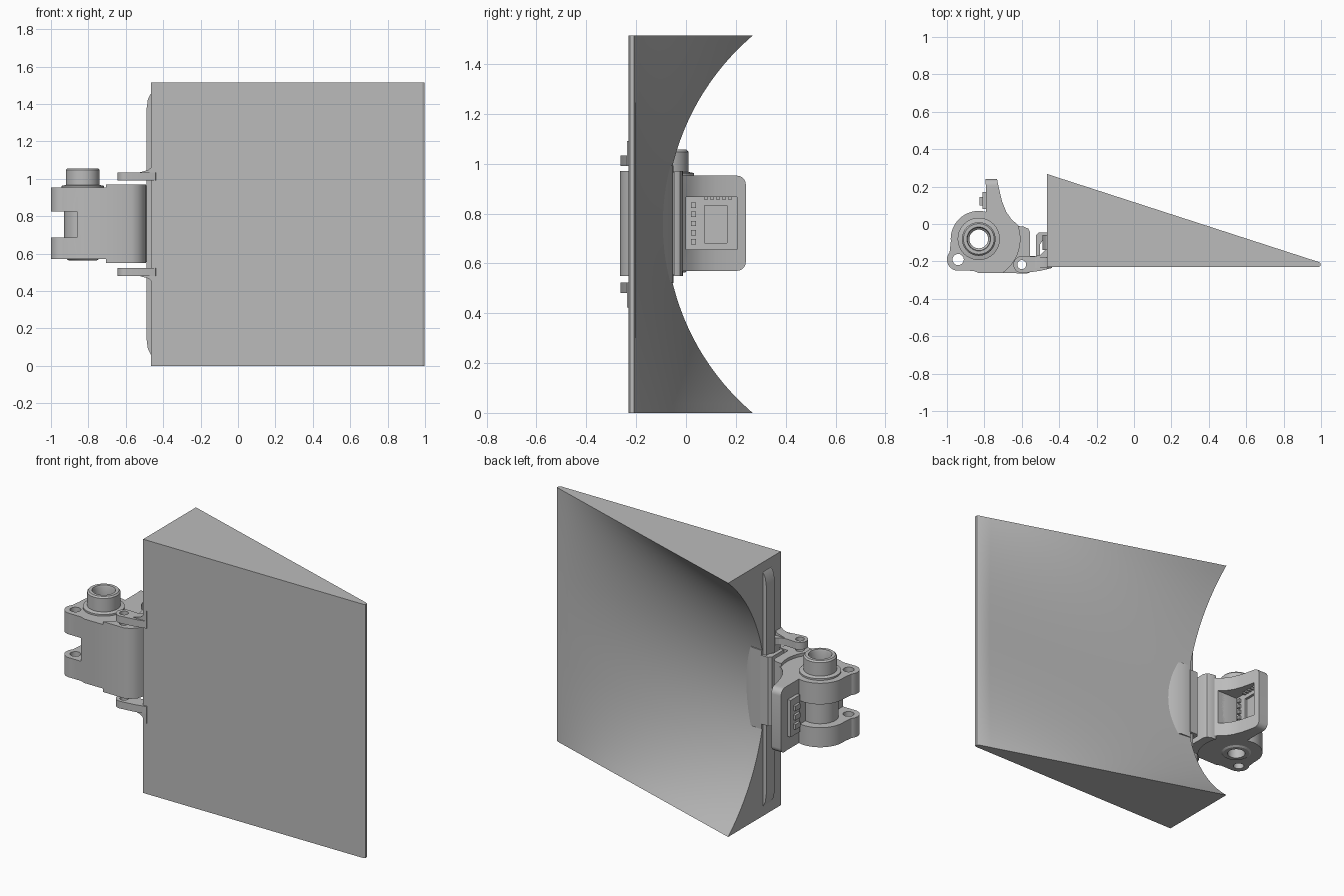
import bpy, bmesh
from math import sin, cos, radians, sqrt, tau

if "Cube" in bpy.data.objects:
    bpy.data.objects.remove(bpy.data.objects["Cube"], do_unlink=True)

grey = bpy.data.materials.new("plain grey")
grey.use_nodes = True
grey.diffuse_color = (0.5, 0.5, 0.5, 1)
grey.node_tree.nodes["Principled BSDF"].inputs["Base Color"].default_value = (0.5, 0.5, 0.5, 1)

MID = 0.757          # height of the symmetry plane
POST = (-0.83, -0.08)
PIN = (-0.6, -0.217)
EAR = (-0.94, -0.19)


def loft(name, loops, ring=False):
    """Skin equal-length closed loops; cap the ends, or join them into a ring."""
    bm = bmesh.new()
    rows = [[bm.verts.new(p) for p in loop] for loop in loops]
    n = len(rows[0])
    for a, b in zip(rows, rows[1:] + (rows[:1] if ring else [])):
        for i in range(n):
            j = (i + 1) % n
            bm.faces.new((a[i], a[j], b[j], b[i]))
    if not ring:
        bm.faces.new(rows[0][::-1])
        bm.faces.new(rows[-1])
    bmesh.ops.recalc_face_normals(bm, faces=bm.faces)
    mesh = bpy.data.meshes.new(name)
    bm.to_mesh(mesh)
    bm.free()
    mesh.materials.append(grey)
    ob = bpy.data.objects.new(name, mesh)
    bpy.context.collection.objects.link(ob)
    return ob


def prism(name, pts, lo, hi, axis="z"):
    put = {"z": lambda u, v, w: (u, v, w), "y": lambda u, v, w: (u, w, v)}[axis]
    return loft(name, [[put(u, v, w) for u, v in pts] for w in (lo, hi)])


def box(name, x, y, z):
    return prism(name, [(x[0], y[0]), (x[1], y[0]), (x[1], y[1]), (x[0], y[1])], *z)


def arc(centre, r, start, end, n=20):
    angles = [radians(start + (end - start) * i / n) for i in range(n + 1)]
    return [(centre[0] + r * cos(a), centre[1] + r * sin(a)) for a in angles]


def rod(name, centre, r, lo, hi):
    return prism(name, arc(centre, r, 0, 345, 23), lo, hi)


def activate(ob):
    bpy.ops.object.select_all(action="DESELECT")
    ob.select_set(True)
    bpy.context.view_layer.objects.active = ob


def cut(ob, *cutters):
    activate(ob)
    for c in cutters:
        c.hide_render = True
        mod = ob.modifiers.new("cut", "BOOLEAN")
        mod.operation, mod.solver, mod.object = "DIFFERENCE", "EXACT", c
        bpy.ops.object.modifier_apply(modifier=mod.name)
        bpy.data.objects.remove(c, do_unlink=True)


# Wedge block: a circular scoop at the thick end flattening to a straight thin edge
def wedge_section(x, t, trim=0.0):
    loop = [(x, -0.23 + trim, 1.514), (x, -0.23 + trim, 0)]
    for i in range(41):
        z = 1.514 * i / 40
        deep = 0.913 - sqrt(0.99 - (z - MID) ** 2)
        loop.append((x, deep + (-0.203 - deep) * t - trim, z))
    return loop


sections = [wedge_section(-0.465 + 1.452 * i / 20, i / 20) for i in range(21)]
loft("wedge_block", sections + [wedge_section(0.997, 1, 0.006)])

# Long rib along the thick end
rib = [(-0.45, 0.05), (-0.467, 0.06), (-0.482, 0.09), (-0.49, 0.15)]
prism("side_rib", rib + [(x, 2 * MID - z) for x, z in rib[::-1]], -0.14, -0.06, "y")

# Clip pad on the scoop and the hook wrapping round the edge
prism("clip_pad", [(-0.465, -0.15), (-0.465, -0.05), (-0.4, -0.052), (-0.33, -0.095), (-0.33, -0.15)],
      MID - 0.235, MID + 0.235)
prism("clip_hook", [(-0.525, -0.18), (-0.525, -0.06), (-0.51, -0.045), (-0.46, -0.045), (-0.46, -0.085),
                    (-0.49, -0.09), (-0.503, -0.11), (-0.503, -0.18)], 0.555, 0.965)

# Hinge arms, above and below the leaf
arm = arc(PIN, 0.045, 80, 280) + [(-0.55, -0.257), (-0.5, -0.25), (-0.44, -0.236), (-0.43, -0.2),
                                  (-0.465, -0.13), (-0.5, -0.165), (-0.54, -0.175)]
gusset = [(-0.53, 0.25), (-0.53, 0.276), (-0.48, 0.29), (-0.455, 0.31), (-0.44, 0.335), (-0.44, 0.25)]
for side, label in ((1, "upper"), (-1, "lower")):
    lo, hi = sorted((MID + side * 0.233, MID + side * 0.276))
    cut(prism(label + "_hinge_arm", arm, lo, hi), rod("hole", PIN, 0.024, 0, 2))
    prism(label + "_arm_gusset", [(x, MID + side * d) for x, d in gusset], -0.236, -0.18, "y")

# Hinge leaf between the arms
leaf = [(-0.57, -0.264), (-0.535, -0.25), (-0.507, -0.222), (-0.492, -0.175), (-0.555, -0.17),
        (-0.555, -0.045), (-0.565, -0.025), (-0.59, -0.014)] + arc(POST, 0.22, 18, -56)
cut(prism("hinge_leaf", leaf, 0.55, 0.97), rod("hole", PIN, 0.024, 0, 2))


def pocket():
    return box("pocket", (-0.765, -0.4), (0.0, 0.205), (0.655, 0.867))


# Bracket body with a forked ear
body = (arc(EAR, 0.06, 275, 140) + arc(POST, 0.15, 185, 60) + arc(POST, 0.225, 18, -54)
        + [(-0.83, -0.262), (-0.86, -0.25)])
cut(prism("bracket_body", body, 0.57, 0.952),
    rod("hole", POST, 0.07, 0, 2), rod("hole", EAR, 0.03, 0, 2),
    box("notch", (-1.1, -0.86), (-0.4, 0.2), (0.687, 0.826)),
    box("notch", (-1.1, -0.8), (-0.06, 0.2), (0.687, 0.826)), pocket())

# Hollow post turned round the bracket axis
post = [(0.05, 0.563), (0.075, 0.563), (0.1, 0.58), (0.1, 0.94), (0.113, 0.945), (0.113, 0.962),
        (0.09, 0.967), (0.09, 1.047), (0.082, 1.056), (0.064, 1.056), (0.06, 1.045), (0.06, 0.99), (0.05, 0.98)]
turns = [tau * i / 40 for i in range(40)]
loft("hollow_post", [[(POST[0] + r * cos(a), POST[1] + r * sin(a), z) for r, z in post] for a in turns], ring=True)

# Upright fin with rounded outer corners and a pocket
fin = [(-0.79, 0.02), (-0.79, 0.18), (-0.795, 0.24), (-0.732, 0.24), (-0.722, 0.19), (-0.705, 0.12),
       (-0.683, 0.065), (-0.655, 0.025), (-0.61, -0.015), (-0.72, -0.02)]
plate = prism("bracket_fin", fin, 0.57, 0.952)
bm = bmesh.new()
bm.from_mesh(plate.data)
corners = [e for e in bm.edges if all(v.co.y > 0.235 for v in e.verts)
           and abs(e.verts[0].co.z - e.verts[1].co.z) < 0.01]
bmesh.ops.bevel(bm, geom=corners, offset=0.035, segments=5, profile=0.5, affect="EDGES")
bm.to_mesh(plate.data)
bm.free()
cut(plate, pocket(), box("window", (-0.78, -0.6), (0.075, 0.165), (0.682, 0.832)))

# Catch plate, knobs and teeth on the fin
box("catch_plate", (-0.81, -0.785), (0.08, 0.17), (0.65, 0.87))
for i in range(3):
    z = 0.69 + 0.055 * i
    box("catch_knob", (-0.825, -0.805), (0.1, 0.145), (z, z + 0.03))
for i in range(5):
    z = 0.675 + 0.037 * i
    box("pocket_tooth", (-0.768, -0.75), (0.02, 0.04), (z, z + 0.022))
    y = 0.075 + 0.024 * i
    box("rack_tooth", (-0.768, -0.745), (y, y + 0.012), (0.855, 0.868))

# Smooth curved surfaces while keeping edges crisp
for ob in list(bpy.context.scene.objects):
    if ob.type == "MESH" and grey.name in ob.data.materials:
        activate(ob)
        bpy.ops.object.shade_smooth_by_angle(angle=radians(30))
